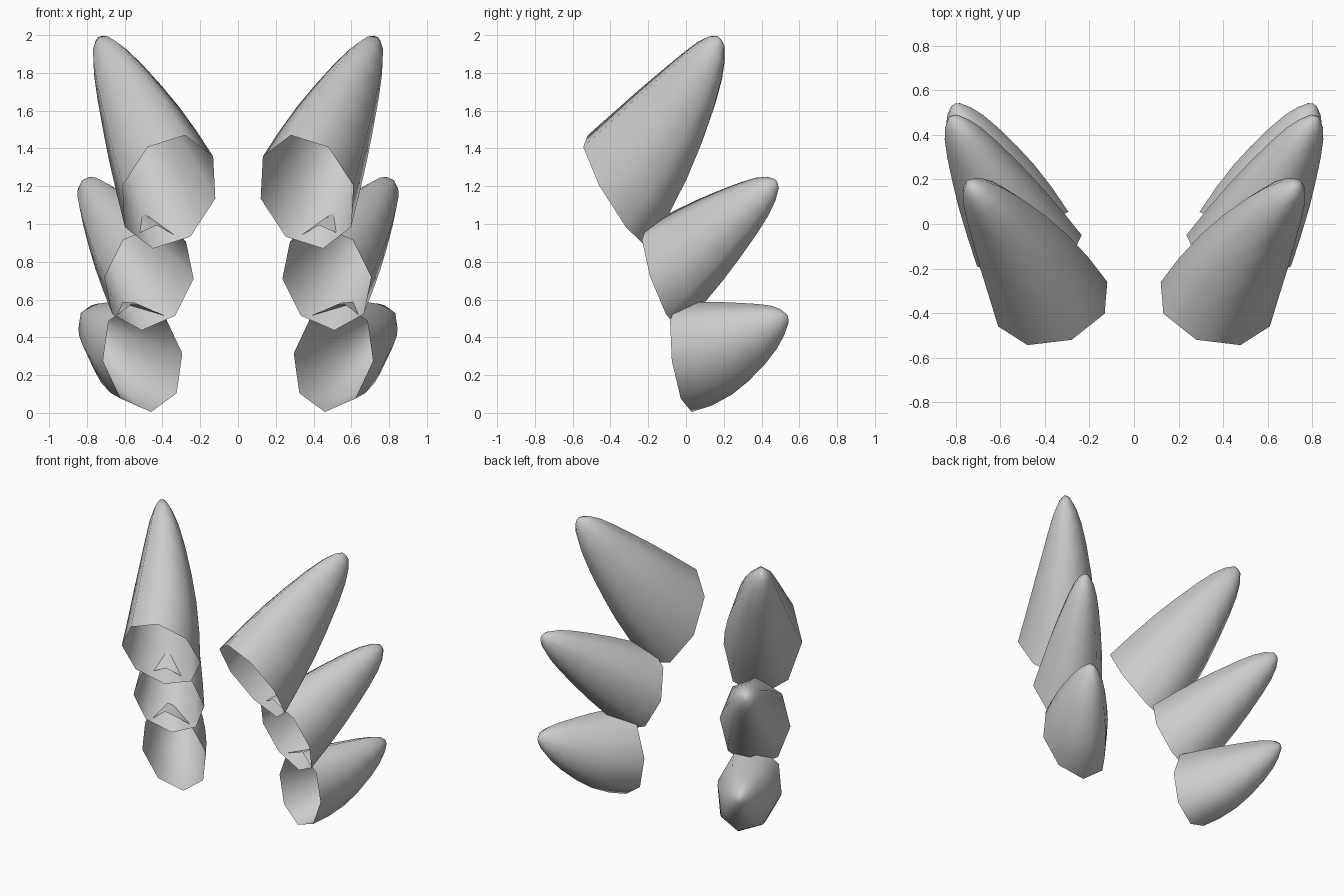
import bpy, bmesh, math
from mathutils import Vector

if "Cube" in bpy.data.objects:
    bpy.data.objects.remove(bpy.data.objects["Cube"])

SIDES = 8
# Shared taper: (distance along the axis, radius factor)
TAPER = [(0, 1), (.2, .88), (.4, .75), (.57, .62), (.75, .47),
         (.87, .35), (.95, .23), (1, .1)]


def spike(name, base, tip, u, v, bend, bulge):
    """Open-based rounded spike with an elliptical section, mirrored across x."""
    base, tip, u, v, bend = map(Vector, (base, tip, u, v, bend))
    bm = bmesh.new()
    rings = []
    for t, r in TAPER:
        arc = 4 * t * (1 - t)
        centre = base.lerp(tip, t) + bend * arc
        r += bulge * arc
        ring = []
        for i in range(SIDES):
            a = 2 * math.pi * i / SIDES
            ring.append(bm.verts.new(centre + r * (u * math.cos(a) + v * math.sin(a))))
        rings.append(ring)
    for lo, hi in zip(rings, rings[1:]):
        for i in range(SIDES):
            j = (i + 1) % SIDES
            bm.faces.new((lo[i], lo[j], hi[j], hi[i]))
    # Slightly domed tip
    end = bm.verts.new(tip + (tip - base).normalized() * .008)
    for i in range(SIDES):
        bm.faces.new((rings[-1][i], rings[-1][(i + 1) % SIDES], end))
    bmesh.ops.recalc_face_normals(bm, faces=bm.faces[:])
    # Make sure the shell faces outwards
    bm.faces.ensure_lookup_table()
    f = bm.faces[0]
    if f.normal.dot(f.calc_center_median() - base.lerp(tip, .1)) < 0:
        bmesh.ops.reverse_faces(bm, faces=bm.faces[:])
    for f in bm.faces:
        f.smooth = True
    me = bpy.data.meshes.new(name)
    bm.to_mesh(me)
    bm.free()
    ob = bpy.data.objects.new(name, me)
    bpy.context.collection.objects.link(ob)
    m = ob.modifiers.new("Mirror", 'MIRROR')
    m.use_mirror_merge = False
    return ob


# Three pairs of spikes, large to small
spike("upper_spikes", (.365, -.36, 1.17), (.73, .185, 1.965),
      (-.085, -.16, .30), (.245, -.10, .035), (-.015, .02, -.015), .04)
spike("middle_spikes", (.47, -.12, .715), (.81, .48, 1.21),
      (-.04, -.09, .278), (.235, -.07, .005), (0, .005, 0), .02)
spike("lower_spikes", (.505, -.01, .295), (.80, .535, .495),
      (.045, -.04, .29), (.21, -.065, -.02), (0, 0, -.035), .1)
